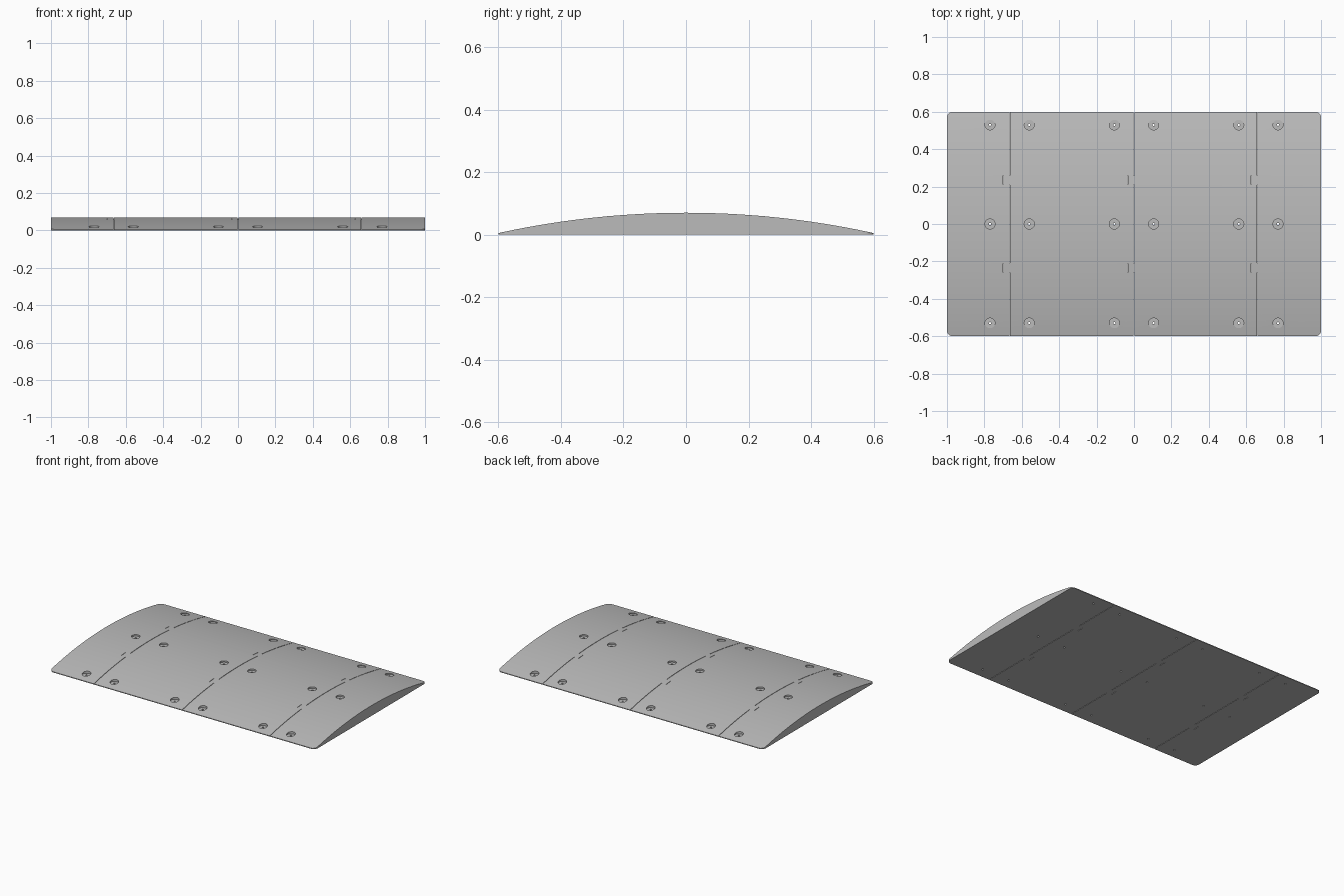
import bpy, bmesh, math
from mathutils import Vector

old = bpy.data.objects.get("Cube")
if old:
    bpy.data.objects.remove(old, do_unlink=True)

HALF_X, HALF_Y = 1.0, 0.6
CROWN, LIP = 0.07, 0.005          # arch height at the middle and at the edges
CORNER = 0.03
GAP = 0.0015                      # half the seam width
TAB_Y, TAB_HALF, TAB_LEN = 0.235, 0.025, 0.033
RISE = CROWN - LIP
RADIUS = (HALF_Y ** 2 + RISE ** 2) / (2 * RISE)


def arch(y):
    return CROWN - RADIUS + math.sqrt(RADIUS ** 2 - y ** 2)


grey = bpy.data.materials.new("plain grey")
grey.use_nodes = True
color = (0.5, 0.5, 0.5, 1)
grey.diffuse_color = color
grey.node_tree.nodes["Principled BSDF"].inputs["Base Color"].default_value = color


def make_object(name, bm):
    mesh = bpy.data.meshes.new(name)
    bmesh.ops.recalc_face_normals(bm, faces=bm.faces)
    bm.to_mesh(mesh)
    bm.free()
    obj = bpy.data.objects.new(name, mesh)
    bpy.context.collection.objects.link(obj)
    mesh.materials.append(grey)
    return obj


# Panel side lines, listed from the front edge to the back edge
def seam_side(x, shift):
    pts = [(x + shift, -HALF_Y)]
    for y in (-TAB_Y, TAB_Y):
        lo, hi = y - TAB_HALF, y + TAB_HALF
        inset = shift / 3
        pts += [(x + shift, lo - inset), (x + shift - TAB_LEN, lo - inset),
                (x + shift - TAB_LEN, hi + inset), (x + shift, hi + inset)]
    return pts + [(x + shift, HALF_Y)]


def rounded_side(sign):
    cx, cy = HALF_X - CORNER, HALF_Y - CORNER
    angles = [math.radians(a) for a in range(0, 91, 15)]
    back = [(sign * (cx + CORNER * math.cos(a)), cy + CORNER * math.sin(a)) for a in angles]
    return [(x, -y) for x, y in reversed(back)] + back


def make_panel(name, left, right):
    bm = bmesh.new()
    outline = right + left[::-1]
    face = bm.faces.new([bm.verts.new((x, y, 0)) for x, y in outline])
    grown = bmesh.ops.extrude_face_region(bm, geom=[face])
    top = [v for v in grown["geom"] if isinstance(v, bmesh.types.BMVert)]
    bmesh.ops.translate(bm, verts=top, vec=(0, 0, CROWN))
    # Slice into strips, then lower the top onto the arch
    strips = 40
    for i in range(1, strips):
        y = -HALF_Y + 2 * HALF_Y * i / strips
        bmesh.ops.bisect_plane(bm, geom=bm.verts[:] + bm.edges[:] + bm.faces[:],
                               plane_co=(0, y, 0), plane_no=(0, 1, 0), dist=1e-5)
    for v in bm.verts:
        if v.co.z > CROWN / 2:
            v.co.z = arch(v.co.y)
    return make_object(name, bm)


# Screw pockets and through holes, in three rows
HOLES = [(s * x, y) for s in (-1, 1) for x in (0.105, 0.56, 0.77) for y in (-0.53, 0, 0.53)]


def make_cutter(name, radius, sides, bottom):
    bm = bmesh.new()
    for x, y in HOLES:
        low = bottom(y)
        ret = bmesh.ops.create_cone(bm, cap_ends=True, segments=sides, radius1=radius,
                                    radius2=radius, depth=0.15)
        bmesh.ops.translate(bm, verts=ret["verts"], vec=Vector((x, y, low + 0.075)))
    obj = make_object(name, bm)
    obj.hide_render = True
    return obj


cutters = [make_cutter("pocket_cutter", 0.027, 32, lambda y: arch(y) - 0.01),
           make_cutter("screw_hole_cutter", 0.006, 16, lambda y: -0.03)]

seams = [-0.665, 0.0, 0.66]
lefts = [rounded_side(-1)] + [seam_side(x, GAP) for x in seams]
rights = [seam_side(x, -GAP) for x in seams] + [rounded_side(1)]
names = ["right_end_panel", "right_middle_panel", "left_middle_panel", "left_end_panel"]

for name, left, right in zip(names, lefts, rights):
    panel = make_panel(name, left, right)
    bpy.ops.object.select_all(action="DESELECT")
    panel.select_set(True)
    bpy.context.view_layer.objects.active = panel
    for cutter in cutters:
        mod = panel.modifiers.new(cutter.name, "BOOLEAN")
        mod.operation = "DIFFERENCE"
        mod.solver = "EXACT"
        mod.object = cutter
        bpy.ops.object.modifier_apply(modifier=mod.name)
    bpy.ops.object.shade_smooth_by_angle(angle=math.radians(30))

for cutter in cutters:
    bpy.data.objects.remove(cutter, do_unlink=True)
